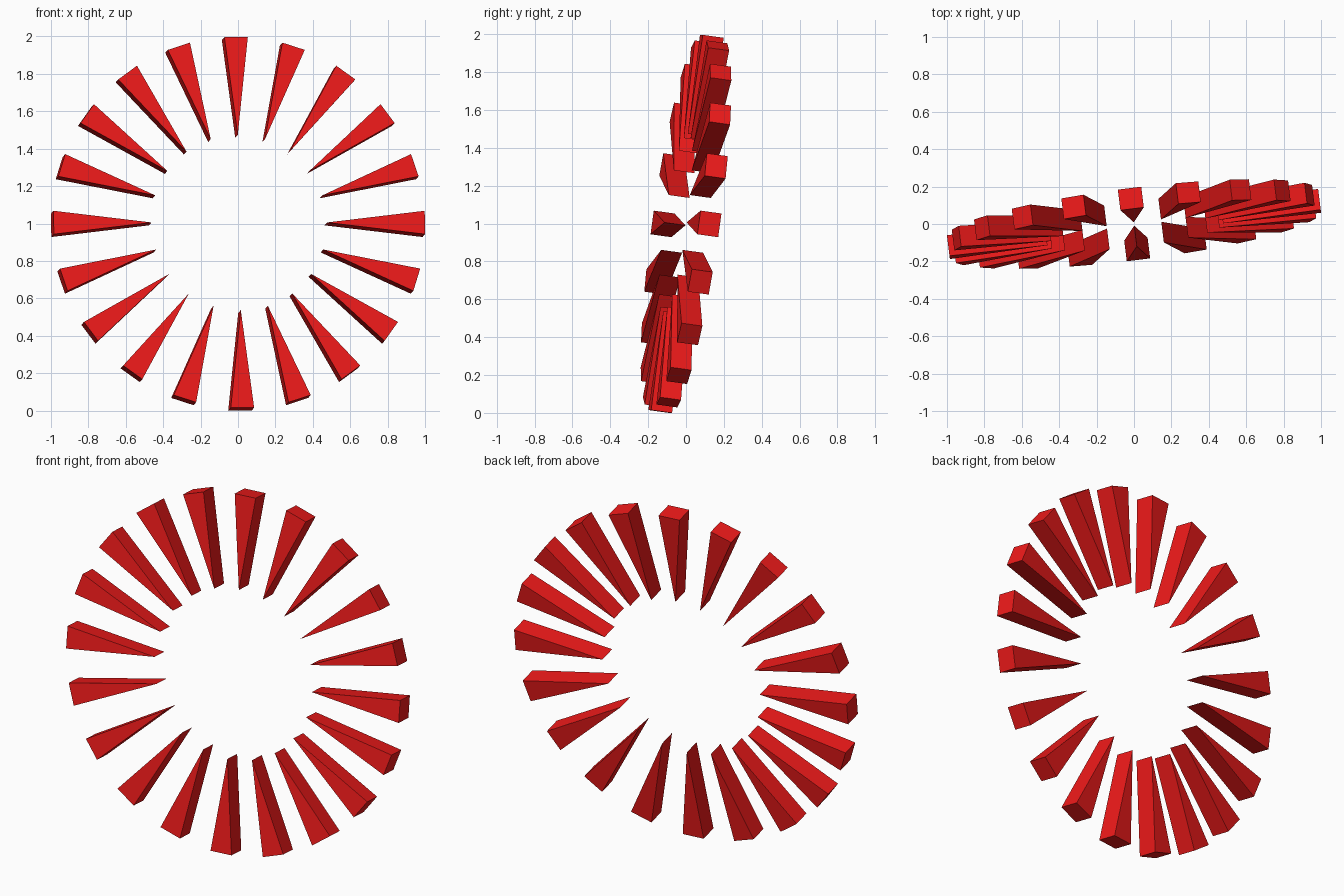
import bpy, bmesh
from math import radians, tau
from mathutils import Matrix, Vector

if "Cube" in bpy.data.objects:
    bpy.data.objects.remove(bpy.data.objects["Cube"])

COUNT = 20
R_IN, R_OUT = 0.473, 1.0
WIDTH, DEPTH = 0.126, 0.112

red = bpy.data.materials.new("red")
red.diffuse_color = (0.85, 0.01, 0.01, 1)
red.use_nodes = True
red.node_tree.nodes["Principled BSDF"].inputs["Base Color"].default_value = red.diffuse_color

# One wedge: a triangle pointing at the ring centre, extruded along the ring axis
mesh = bpy.data.meshes.new("wedge")
bm = bmesh.new()
profile = [(R_IN, 0), (R_OUT, -WIDTH / 2), (R_OUT, WIDTH / 2)]
face = bm.faces.new([bm.verts.new((x, -DEPTH / 2, z)) for x, z in profile])
ext = bmesh.ops.extrude_face_region(bm, geom=[face])
bmesh.ops.translate(bm, vec=Vector((0, DEPTH, 0)),
                    verts=[v for v in ext["geom"] if isinstance(v, bmesh.types.BMVert)])
bmesh.ops.recalc_face_normals(bm, faces=bm.faces)
bm.to_mesh(mesh)
bm.free()
mesh.materials.append(red)

# Ring of wedges, leaning back and turned slightly
tilt = (Matrix.Translation((0, 0, 0.998))
        @ Matrix.Rotation(radians(7.1), 4, 'Z')
        @ Matrix.Rotation(radians(-7.9), 4, 'X'))
for i in range(COUNT):
    wedge = bpy.data.objects.new(f"wedge_{i + 1:02d}", mesh)
    bpy.context.collection.objects.link(wedge)
    wedge.matrix_world = tilt @ Matrix.Rotation(i * tau / COUNT, 4, 'Y')
